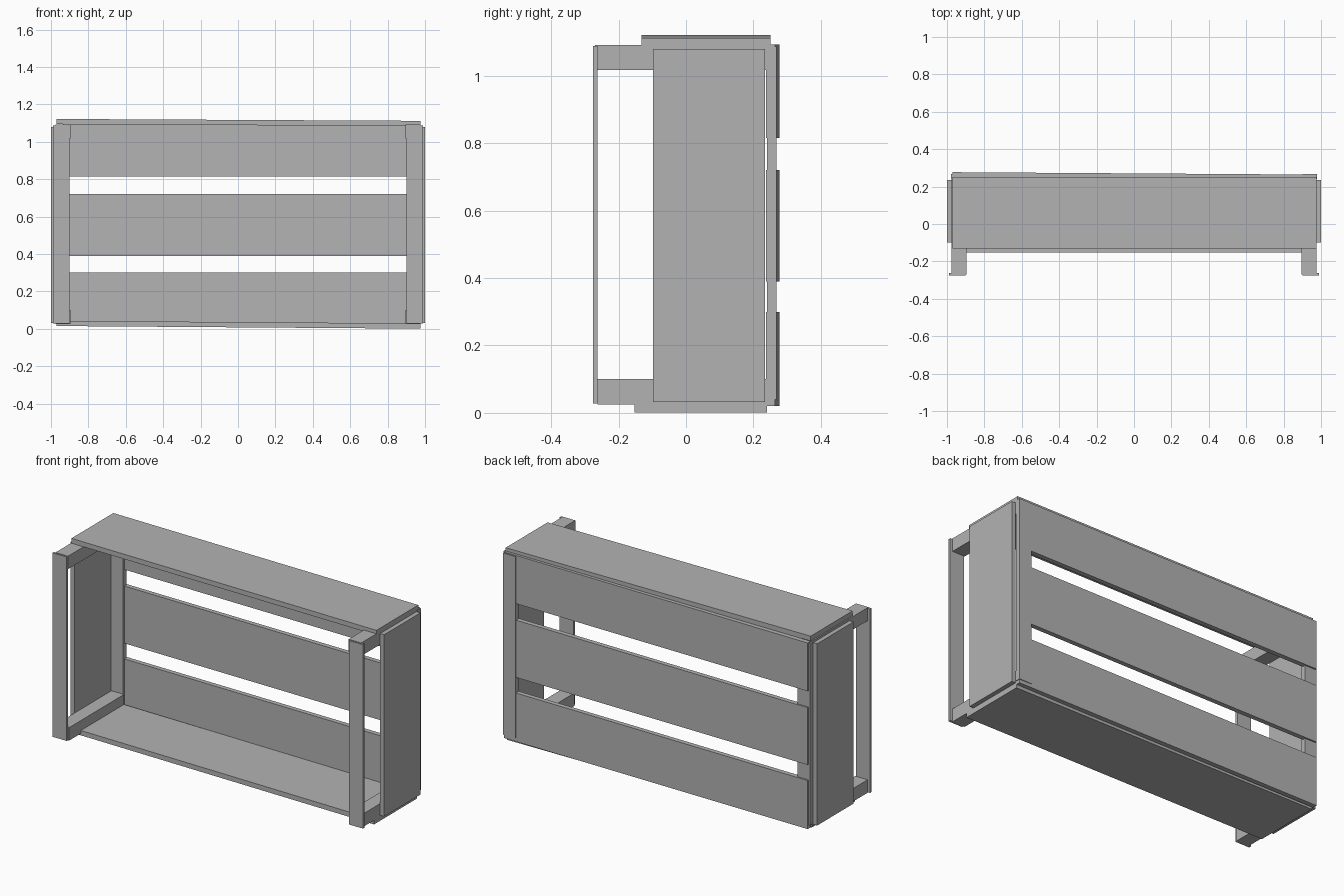
import bpy
from mathutils import Vector

cube = bpy.data.objects.get("Cube")
if cube:
    bpy.data.objects.remove(cube, do_unlink=True)

wood = bpy.data.materials.new("plain grey")
wood.use_nodes = True
grey = (0.45, 0.45, 0.45, 1)
wood.diffuse_color = grey
wood.node_tree.nodes["Principled BSDF"].inputs["Base Color"].default_value = grey


def board(name, x, y, z, drop=0.0, shift=0.0):
    """Box between ranges; the +x end is lowered by drop and moved forward by shift."""
    bpy.ops.mesh.primitive_cube_add(size=1)
    ob = bpy.context.object
    ob.name = ob.data.name = name
    low, high = (Vector(c) for c in zip(x, y, z))
    for v in ob.data.vertices:
        right = v.co.x > 0
        v.co = (low + high) / 2 + v.co * (high - low)
        if right:
            v.co.z -= drop
            v.co.y -= shift
    ob.data.materials.append(wood)
    return ob


# Long boards, slightly crooked
board("top_board", (-0.97, 0.975), (-0.132, 0.25), (1.094, 1.122), drop=0.01)
board("bottom_board", (-0.97, 0.975), (-0.153, 0.24), (0.015, 0.043), drop=0.014)

# Back slats
for name, low, high in (("lower", 0.02, 0.3), ("middle", 0.39, 0.72), ("upper", 0.815, 1.093)):
    board(name + "_back_slat", (-0.97, 0.975), (0.25, 0.277), (low, high), shift=0.013)

# Ends: panel, front and back posts, and the two rails joining them
for name, s in (("right", -1), ("left", 1)):
    def span(inner, outer):
        return tuple(sorted((s * inner, s * outer)))

    board(name + "_end_panel", span(0.975, 1.0), (-0.098, 0.234), (0.032, 1.08))
    board(name + "_front_post", span(0.9, 0.99), (-0.276, -0.262), (0.028, 1.088))
    board(name + "_back_post", span(0.9, 0.978), (0.24, 0.268), (0.04, 1.087))
    board(name + "_lower_rail", span(0.895, 0.975), (-0.262, 0.24), (0.025, 0.1))
    board(name + "_upper_rail", span(0.895, 0.975), (-0.27, 0.24), (1.017, 1.092))
